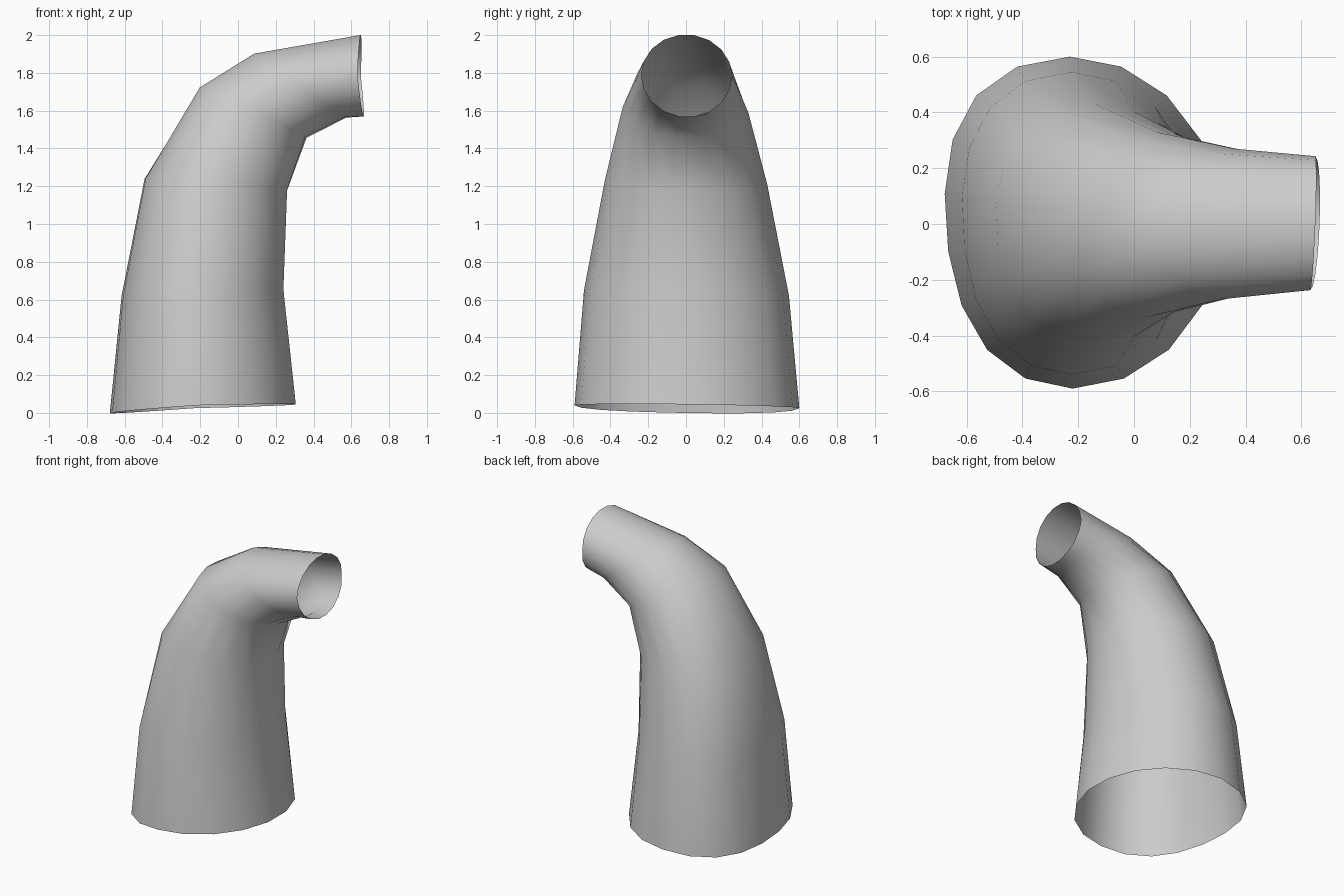
import bpy, bmesh
from math import sin, cos, radians
from mathutils import Vector

if "Cube" in bpy.data.objects:
    bpy.data.objects.remove(bpy.data.objects["Cube"])

SIDES = 18

# Cross-sections: outer (x, z), inner (x, z), +y side (x, y, z), -y side (x, y, z), skew, bulge
RINGS = [
    ((-0.67, 0.00), (0.305, 0.045), (-0.23, 0.60, 0.025), (-0.22, -0.59, 0.04), 0.07, 0.18),
    ((-0.61, 0.62), (0.24, 0.65), (-0.225, 0.545, 0.62), (-0.22, -0.54, 0.65), 0.06, 0.18),
    ((-0.49, 1.24), (0.26, 1.18), (-0.14, 0.43, 1.21), (-0.14, -0.43, 1.23), 0.05, 0.15),
    ((-0.20, 1.72), (0.36, 1.46), (0.08, 0.33, 1.59), (0.04, -0.335, 1.62), 0.03, 0.08),
    ((0.09, 1.90), (0.57, 1.565), (0.36, 0.27, 1.73), (0.31, -0.27, 1.75), 0.0, 0.0),
    ((0.65, 2.00), (0.665, 1.57), (0.65, 0.243, 1.785), (0.632, -0.237, 1.79), 0.0, 0.0),
]


def ring_points(outer, inner, left, right, skew, bulge):
    left, right = Vector(left), Vector(right)
    centre = (left + right) / 2
    spans = [(Vector((p[0], centre.y, p[1])) - centre) / cos(radians(10))
             for p in (outer, inner)]
    points = []
    for i in range(SIDES):
        a = radians(10 + i * 360 / SIDES)
        c, s = cos(a), sin(a)
        side = left if s > 0 else right
        if c > 0:
            along = spans[0] * c * (1 + skew * s + bulge * s * s)
        else:
            along = spans[1] * -c
        points.append(centre + along + (side - centre) * abs(s))
    return points


# Tapered bent pipe, open at both ends
bm = bmesh.new()
loops = [[bm.verts.new(p) for p in ring_points(*r)] for r in RINGS]
for lower, upper in zip(loops, loops[1:]):
    for i in range(SIDES):
        j = (i + 1) % SIDES
        bm.faces.new((lower[i], upper[i], upper[j], lower[j]))
bmesh.ops.recalc_face_normals(bm, faces=bm.faces)
for f in bm.faces:
    f.smooth = True
mesh = bpy.data.meshes.new("bent_pipe")
bm.to_mesh(mesh)
bm.free()
bpy.context.collection.objects.link(bpy.data.objects.new("bent_pipe", mesh))
